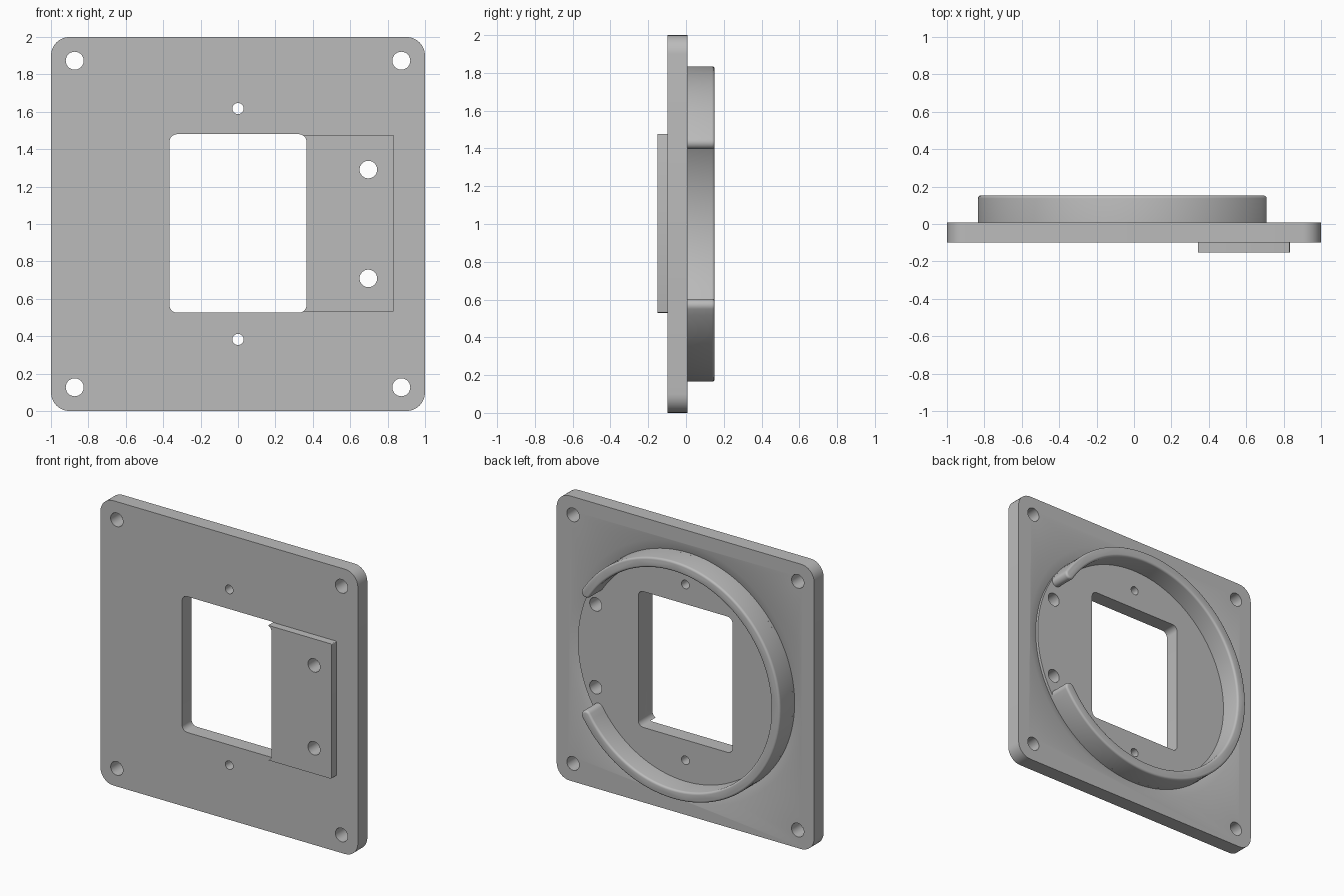
import bpy
import bmesh
from math import cos, sin, pi, radians

cube = bpy.data.objects.get("Cube")
if cube:
    bpy.data.objects.remove(cube)

# Depth levels along y and shared centre height
PAD_FRONT, FRONT, BACK, RIM = -0.152, -0.098, 0.007, 0.152
MID = 1.0

grey = bpy.data.materials.new("plain grey")
grey.use_nodes = True
grey.diffuse_color = (0.5, 0.5, 0.5, 1)
grey.node_tree.nodes["Principled BSDF"].inputs["Base Color"].default_value = (0.5, 0.5, 0.5, 1)


def arc(cx, cz, r, a0, a1, n):
    """Points on an arc in the xz plane, angles in degrees."""
    return [(cx + r * cos(radians(a0 + (a1 - a0) * i / n)),
             cz + r * sin(radians(a0 + (a1 - a0) * i / n))) for i in range(n + 1)]


def rounded_rect(x0, x1, z0, z1, r, n=8):
    pts = []
    for cx, cz, a in ((x1 - r, z1 - r, 0), (x0 + r, z1 - r, 90),
                      (x0 + r, z0 + r, 180), (x1 - r, z0 + r, 270)):
        pts += arc(cx, cz, r, a, a + 90, n)
    return pts


def circle(cx, cz, r, n=32):
    return arc(cx, cz, r, 0, 360, n)[:-1]


def add_prism(bm, outline, y0, y1):
    """Extrude an xz outline from y0 to y1."""
    a = [bm.verts.new((x, y0, z)) for x, z in outline]
    b = [bm.verts.new((x, y1, z)) for x, z in outline]
    bm.faces.new(a)
    bm.faces.new(b[::-1])
    for i in range(len(a)):
        j = (i + 1) % len(a)
        bm.faces.new((a[j], a[i], b[i], b[j]))


def add_lathe(bm, section, n=128):
    """Revolve a closed (radius, y) section about the y axis."""
    rings = [[bm.verts.new((r * cos(2 * pi * k / n), y, MID + r * sin(2 * pi * k / n)))
              for r, y in section] for k in range(n)]
    m = len(section)
    for k in range(n):
        p, q = rings[k], rings[(k + 1) % n]
        for i in range(m):
            j = (i + 1) % m
            bm.faces.new((p[i], p[j], q[j], q[i]))


def make_object(name, bm):
    bmesh.ops.recalc_face_normals(bm, faces=bm.faces)
    me = bpy.data.meshes.new(name)
    bm.to_mesh(me)
    bm.free()
    me.materials.append(grey)
    ob = bpy.data.objects.new(name, me)
    bpy.context.collection.objects.link(ob)
    return ob


def cut(ob, cutter):
    mod = ob.modifiers.new("cut", "BOOLEAN")
    mod.operation, mod.solver, mod.object = "DIFFERENCE", "EXACT", cutter
    bpy.ops.object.select_all(action="DESELECT")
    bpy.context.view_layer.objects.active = ob
    ob.select_set(True)
    bpy.ops.object.modifier_apply(modifier=mod.name)


def prism_object(name, outline, y0, y1):
    bm = bmesh.new()
    add_prism(bm, outline, y0, y1)
    return make_object(name, bm)


# Base plate and raised front pad
plate = prism_object("base_plate", rounded_rect(-1, 1, 0, 2, 0.1), FRONT, BACK)
pad = prism_object("front_pad", rounded_rect(0.325, 0.833, 0.53, 1.477, 0.008, 3),
                   PAD_FRONT, FRONT)

# Window and screw holes
bm = bmesh.new()
holes = [rounded_rect(-0.366, 0.366, 0.526, 1.48, 0.04)]
for s in (-1, 1):
    holes.append(circle(0, MID + s * 0.617, 0.03))
    holes.append(circle(0.697, MID + s * 0.291, 0.047))
    for t in (-1, 1):
        holes.append(circle(t * 0.873, MID + s * 0.873, 0.048))
for h in holes:
    add_prism(bm, h, -0.3, 0.3)
hole_cutter = make_object("hole_cutter", bm)
cut(plate, hole_cutter)
cut(pad, hole_cutter)

# Shallow sloped groove around the ring
OUTER, INNER, GROOVE = 0.835, 0.765, 0.02
bm = bmesh.new()
add_lathe(bm, [(OUTER, BACK - GROOVE), (0.9, BACK), (0.9, BACK + GROOVE), (OUTER, BACK + GROOVE)])
groove_cutter = make_object("groove_cutter", bm)
cut(plate, groove_cutter)
for c in (hole_cutter, groove_cutter):
    bpy.data.objects.remove(c)

# Open ring wall with rounded ends and softened rim
half, centre, start = (OUTER - INNER) / 2, (OUTER + INNER) / 2, 32.6
end = 360 - start
outline = arc(0, MID, OUTER, start, end, 110)
outline += arc(centre * cos(radians(end)), MID + centre * sin(radians(end)),
               half, end, end + 180, 10)[1:-1]
outline += arc(0, MID, INNER, end, start, 110)
outline += arc(centre * cos(radians(start)), MID + centre * sin(radians(start)),
               half, start + 180, start + 360, 10)[1:-1]
bm = bmesh.new()
add_prism(bm, outline, BACK - GROOVE, RIM)
bmesh.ops.recalc_face_normals(bm, faces=bm.faces)
rim = [e for e in bm.edges if all(v.co.y > RIM - 0.001 for v in e.verts)]
bmesh.ops.bevel(bm, geom=rim, offset=0.015, segments=4, profile=0.5, affect="EDGES")
ring = make_object("ring_wall", bm)

# Smooth curved walls, keep hard edges
bpy.ops.object.select_all(action="DESELECT")
for ob in (plate, pad, ring):
    ob.select_set(True)
bpy.context.view_layer.objects.active = plate
bpy.ops.object.shade_smooth_by_angle(angle=radians(25))
